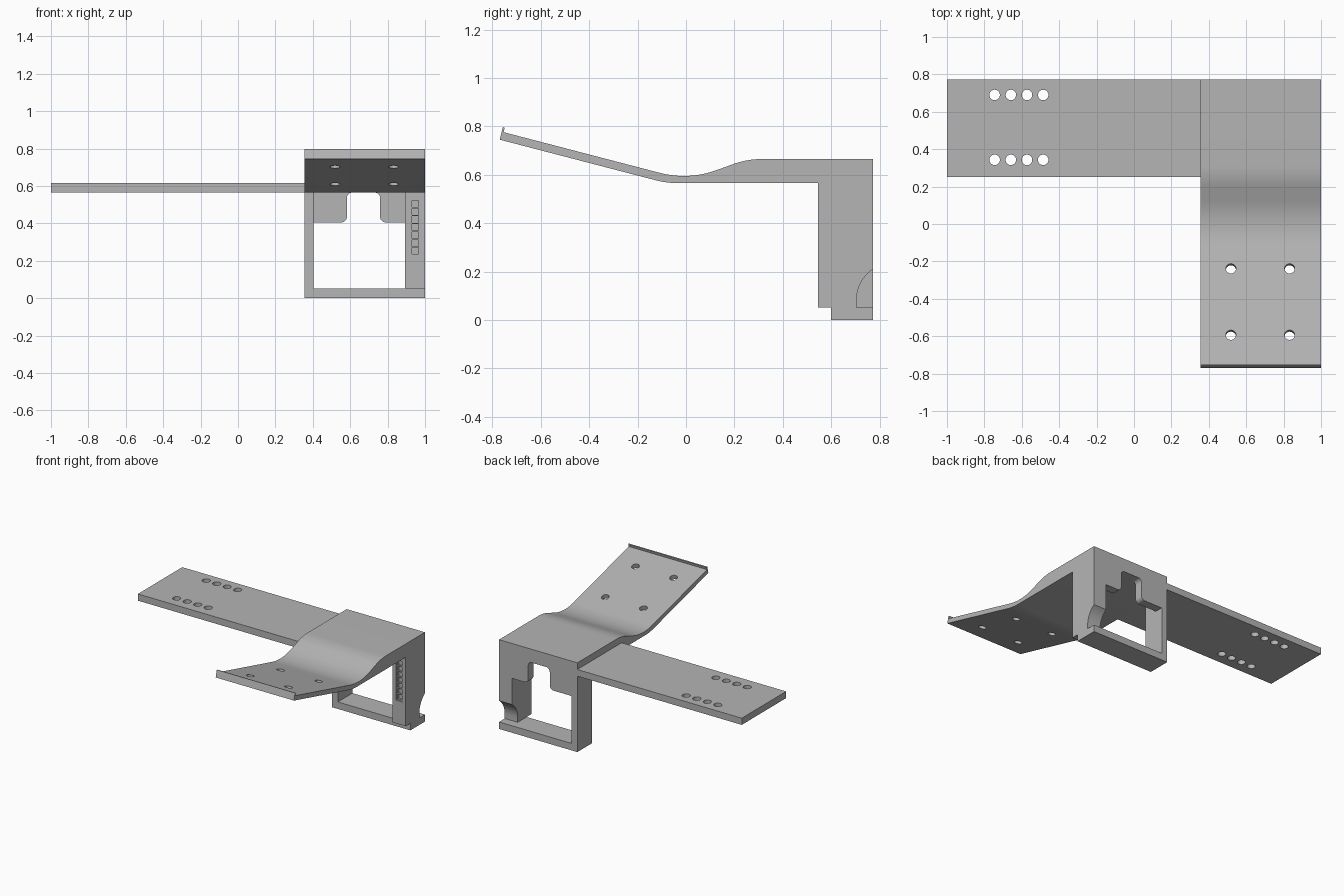
import bpy, bmesh, math
from mathutils import Vector, Matrix

if "Cube" in bpy.data.objects:
    bpy.data.objects.remove(bpy.data.objects["Cube"], do_unlink=True)

GREY = (0.46, 0.46, 0.46, 1)
grey = bpy.data.materials.new("plain grey")
grey.use_nodes = True
grey.diffuse_color = GREY
grey.node_tree.nodes["Principled BSDF"].inputs["Base Color"].default_value = GREY


def rounded(points, steps=10):
    """Outline from (u, v) or (u, v, radius) corners; corners with a radius become arcs."""
    out = []
    for i, p in enumerate(points):
        c = Vector(p[:2])
        if len(p) < 3:
            out.append(c)
            continue
        a = (Vector(points[i - 1][:2]) - c).normalized()
        b = (Vector(points[(i + 1) % len(points)][:2]) - c).normalized()
        half = a.angle(b) / 2
        centre = c + (a + b).normalized() * p[2] / math.sin(half)
        reach = p[2] / math.tan(half)
        start, end = c + a * reach - centre, c + b * reach - centre
        sweep = math.pi - 2 * half
        for k in range(steps + 1):
            t = k / steps
            out.append(centre + (start * math.sin((1 - t) * sweep)
                                 + end * math.sin(t * sweep)) / math.sin(sweep))
    return out


def finish(name, bm):
    bmesh.ops.recalc_face_normals(bm, faces=bm.faces)
    mesh = bpy.data.meshes.new(name)
    bm.to_mesh(mesh)
    bm.free()
    mesh.materials.append(grey)
    obj = bpy.data.objects.new(name, mesh)
    bpy.context.collection.objects.link(obj)
    return obj


def prism(name, points, axis, lo, hi):
    """Extrude an outline: axis x takes (y, z) points, axis y takes (x, z) points."""
    bm = bmesh.new()
    place = (lambda p: (lo, p.x, p.y)) if axis == "x" else (lambda p: (p.x, lo, p.y))
    face = bm.faces.new([bm.verts.new(place(p)) for p in rounded(points)])
    new = bmesh.ops.extrude_face_region(bm, geom=[face])["geom"]
    shift = Vector((hi - lo, 0, 0) if axis == "x" else (0, hi - lo, 0))
    bmesh.ops.translate(bm, vec=shift, verts=[g for g in new if isinstance(g, bmesh.types.BMVert)])
    return finish(name, bm)


def boxes(name, bounds):
    bm = bmesh.new()
    for lo, hi in bounds:
        lo, hi = Vector(lo), Vector(hi)
        bmesh.ops.create_cube(bm, size=1, matrix=Matrix.Translation((lo + hi) / 2)
                              @ Matrix.Diagonal((*(hi - lo), 1)))
    return finish(name, bm)


def pins(name, centres, radius, tilt=0):
    bm = bmesh.new()
    for c in centres:
        bmesh.ops.create_cone(bm, cap_ends=True, segments=32, radius1=radius, radius2=radius,
                              depth=0.2, matrix=Matrix.Translation(c) @ Matrix.Rotation(tilt, 4, "X"))
    return finish(name, bm)


def cut(obj, cutter):
    mod = obj.modifiers.new("cut", "BOOLEAN")
    mod.operation, mod.solver, mod.object = "DIFFERENCE", "EXACT", cutter
    bpy.context.view_layer.objects.active = obj
    bpy.ops.object.modifier_apply(modifier=mod.name)
    bpy.data.objects.remove(cutter, do_unlink=True)


LEFT, RIGHT, BACK, DECK = 0.355, 1.0, 0.772, 0.565
TILT = -math.atan(0.26)

# Curved deck: thick rear block, dip, then a rising ramp with a small lip
deck = prism("curved_deck", [
    (-0.77, 0.745), (-0.757, 0.797), (-0.749, 0.795), (-0.754, 0.776),
    (0.01, 0.577, 0.39), (0.253, 0.665, 0.35), (BACK, 0.665),
    (BACK, DECK), (-0.078, DECK, 0.4)], "x", LEFT, RIGHT)
cut(deck, pins("ramp_holes", [(x, y, 0.565 - 0.26 * y) for x in (0.518, 0.832)
                              for y in (-0.242, -0.597)], 0.027, TILT))

# Long side arm with two rows of holes
arm = boxes("side_arm", [((-1, 0.25, DECK), (LEFT, BACK, 0.615))])
cut(arm, pins("arm_holes", [(-0.745 + i * 0.0865, y, 0.59) for i in range(4)
                            for y in (0.343, 0.69)], 0.028))

# Frame: thin leg, foot bar and wide leg with a scooped rear corner
boxes("thin_leg", [((LEFT, 0.6, 0.052), (0.403, BACK, DECK))])
boxes("foot_bar", [((LEFT, 0.6, 0), (RIGHT, BACK, 0.052))])
leg = prism("wide_leg", [
    (0.545, 0.052), (0.705, 0.052), (0.705, 0.161, 0.155), (BACK, 0.21),
    (BACK, DECK), (0.545, DECK)], "x", 0.893, RIGHT)

# Recessed strip with a ladder of square pockets on the wide leg
cut(leg, boxes("strip_recess", [((0.922, 0.5, 0.225), (0.972, 0.551, 0.532))]))
cut(leg, boxes("square_pockets", [((0.93, 0.5, 0.235 + i * 0.042), (0.964, 0.565, 0.27 + i * 0.042))
                                  for i in range(7)]))

# Rear panel with a rounded notch
prism("notched_panel", [
    (0.403, 0.405), (0.582, 0.405, 0.03), (0.582, DECK, 0.03), (0.76, DECK, 0.03),
    (0.76, 0.405, 0.03), (0.893, 0.405), (0.893, 0.575), (0.403, 0.575)], "y", 0.71, BACK)

# Smooth the curved surfaces and keep the edges crisp
for obj in bpy.context.collection.objects:
    if obj.type == "MESH" and grey.name in obj.data.materials:
        bpy.ops.object.select_all(action="DESELECT")
        obj.select_set(True)
        bpy.context.view_layer.objects.active = obj
        bpy.ops.object.shade_smooth_by_angle(angle=math.radians(25))
